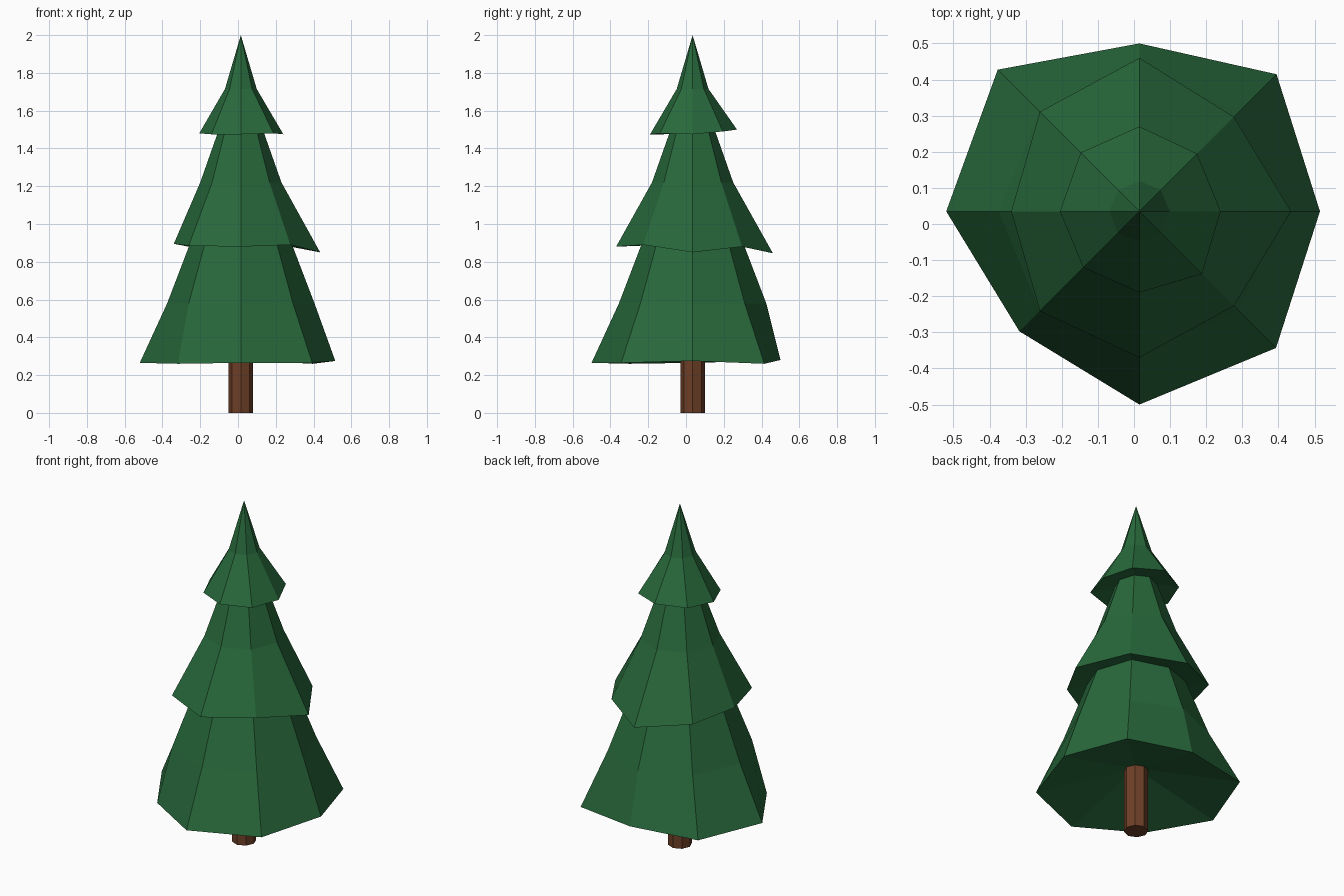
import bpy, bmesh, math

if "Cube" in bpy.data.objects:
    bpy.data.objects.remove(bpy.data.objects["Cube"])

CX, CY, SIDES = 0.015, 0.035, 8


def material(name, rgb):
    m = bpy.data.materials.new(name)
    m.diffuse_color = (*rgb, 1)
    m.use_nodes = True
    m.node_tree.nodes["Principled BSDF"].inputs["Base Color"].default_value = m.diffuse_color
    return m


green = material("pine green", (0.021, 0.14, 0.044))
brown = material("bark brown", (0.155, 0.05, 0.02))


def finish(name, bm, mat):
    bmesh.ops.recalc_face_normals(bm, faces=bm.faces)
    me = bpy.data.meshes.new(name)
    bm.to_mesh(me)
    bm.free()
    me.materials.append(mat)
    bpy.context.collection.objects.link(bpy.data.objects.new(name, me))


def ring(bm, radii, heights):
    verts = []
    for i in range(SIDES):
        a = 2 * math.pi * i / SIDES
        verts.append(bm.verts.new((CX + radii[i] * math.cos(a),
                                   CY + radii[i] * math.sin(a), heights[i])))
    return verts


def tier(name, rim_r, rim_z, mid_r, mid_z, apex_z, under_z):
    """Two-slope cone with an uneven rim and a shallow hollow underside."""
    bm = bmesh.new()
    rim = ring(bm, rim_r, rim_z)
    mid = ring(bm, [mid_r] * SIDES, [mid_z] * SIDES)
    apex = bm.verts.new((CX, CY, apex_z))
    under = bm.verts.new((CX, CY, under_z))
    for i in range(SIDES):
        j = (i + 1) % SIDES
        bm.faces.new((rim[i], rim[j], mid[j], mid[i]))
        bm.faces.new((mid[i], mid[j], apex))
        bm.faces.new((rim[j], rim[i], under))
    finish(name, bm, green)


# Branch tiers; rim values run counter-clockwise from +x
tier("lower_branches",
     [0.50, 0.537, 0.465, 0.555, 0.535, 0.47, 0.535, 0.535],
     [0.275, 0.26, 0.28, 0.275, 0.265, 0.26, 0.265, 0.265],
     0.39, 0.58, 1.60, 0.385)
tier("middle_branches",
     [0.42, 0.37, 0.425, 0.39, 0.355, 0.39, 0.405, 0.37],
     [0.85, 0.88, 0.845, 0.88, 0.895, 0.885, 0.88, 0.89],
     0.215, 1.22, 1.83, 0.96)
tier("top_branches",
     [0.225, 0.226, 0.235, 0.23, 0.22, 0.22, 0.225, 0.245],
     [1.475, 1.49, 1.50, 1.49, 1.48, 1.475, 1.475, 1.48],
     0.084, 1.715, 2.0, 1.53)

# Trunk
bm = bmesh.new()
low = ring(bm, [0.065] * SIDES, [0.0] * SIDES)
high = ring(bm, [0.065] * SIDES, [0.39] * SIDES)
bm.faces.new(low[::-1])
bm.faces.new(high)
for i in range(SIDES):
    j = (i + 1) % SIDES
    bm.faces.new((low[i], low[j], high[j], high[i]))
finish("trunk", bm, brown)
